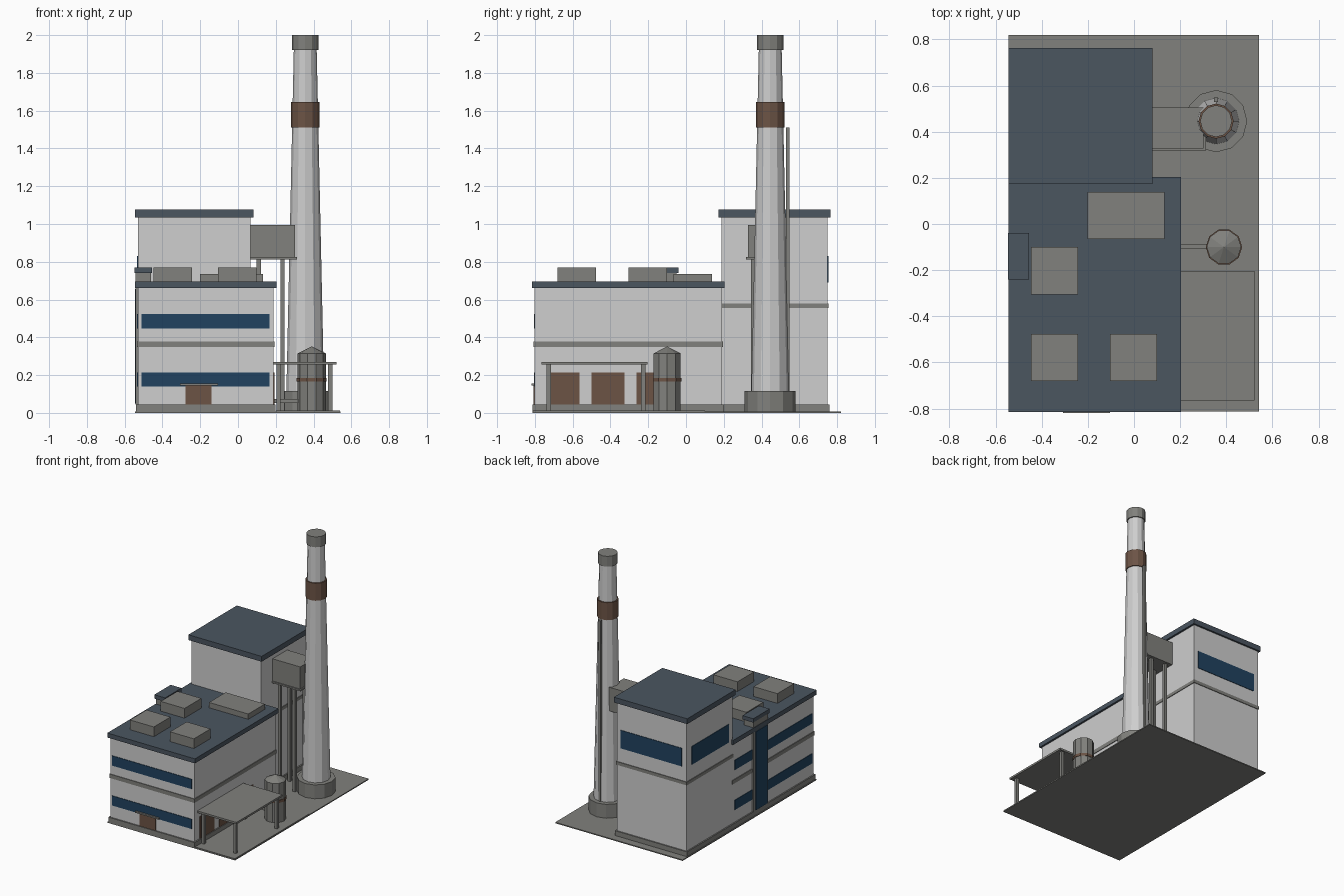
import bpy, bmesh, math

cube = bpy.data.objects.get("Cube")
if cube:
    bpy.data.objects.remove(cube, do_unlink=True)


def material(name, rgb):
    m = bpy.data.materials.new(name)
    m.use_nodes = True
    m.diffuse_color = (*rgb, 1)
    m.node_tree.nodes["Principled BSDF"].inputs["Base Color"].default_value = (*rgb, 1)
    return m


WALL = material("pale wall", (0.62, 0.62, 0.62))
GREY = material("concrete grey", (0.22, 0.22, 0.205))
ROOF = material("slate roof", (0.07, 0.092, 0.118))
GLASS = material("blue glass", (0.015, 0.055, 0.115))
BROWN = material("rust brown", (0.15, 0.088, 0.06))


def finish(name, bm, mat):
    bmesh.ops.recalc_face_normals(bm, faces=bm.faces)
    mesh = bpy.data.meshes.new(name)
    bm.to_mesh(mesh)
    bm.free()
    mesh.materials.append(mat)
    obj = bpy.data.objects.new(name, mesh)
    bpy.context.collection.objects.link(obj)
    return obj


def box(name, mat, xs, ys, zs):
    """Box given by its range on each axis."""
    bm = bmesh.new()
    bmesh.ops.create_cube(bm, size=1)
    for v in bm.verts:
        v.co = [a + (b - a) * (c + 0.5) for c, (a, b) in zip(v.co, (xs, ys, zs))]
    return finish(name, bm, mat)


def lathe(name, mat, centre, sides, profile):
    """Faceted round body from (radius, height) pairs."""
    bm = bmesh.new()
    rings = []
    for r, z in profile:
        turns = [math.tau * i / sides for i in range(sides)]
        rings.append([bm.verts.new((centre[0] + r * math.cos(t),
                                    centre[1] + r * math.sin(t), z)) for t in turns])
    for low, high in zip(rings, rings[1:]):
        for i in range(sides):
            j = (i + 1) % sides
            bm.faces.new((low[i], low[j], high[j], high[i]))
    bm.faces.new(rings[0])
    bm.faces.new(rings[-1])
    bmesh.ops.remove_doubles(bm, verts=bm.verts, dist=0.0001)
    return finish(name, bm, mat)


def grow(span, d):
    return (span[0] - d, span[1] + d)


# Ground
box("ground_slab", GREY, (-0.545, 0.543), (-0.812, 0.82), (0, 0.008))
box("yard_pad", GREY, (0.2, 0.54), (-0.81, 0.1), (0.008, 0.012))

# Two main blocks: plinth, walls, belt course and roof slab
blocks = {
    "hall": ((-0.53, 0.188), (-0.802, 0.19), 0.66, 0.695, (0.348, 0.378)),
    "tower": ((-0.53, 0.066), (0.187, 0.75), 1.035, 1.076, (0.555, 0.58)),
}
for name, (xs, ys, eave, top, belt) in blocks.items():
    box(name + "_plinth", GREY, grow(xs, 0.01), grow(ys, 0.01), (0.006, 0.045))
    box(name + "_walls", WALL, xs, ys, (0.03, eave))
    box(name + "_belt", GREY, grow(xs, 0.005), grow(ys, 0.005), belt)
    box(name + "_roof", ROOF, grow(xs, 0.015), grow(ys, 0.014), (eave, top))

# Window strips
for level, zs in (("lower", (0.14, 0.215)), ("upper", (0.448, 0.524))):
    box(level + "_front_window", GLASS, (-0.512, 0.167), (-0.806, -0.8), zs)
    box(level + "_left_window", GLASS, (-0.534, -0.528), (-0.78, 0.165), zs)
box("tower_back_window", GLASS, (-0.49, 0.03), (0.748, 0.754), (0.69, 0.83))
box("tower_left_window", GLASS, (-0.534, -0.528), (0.235, 0.69), (0.69, 0.83))

# Entrance and loading doors
box("front_door", BROWN, (-0.277, -0.14), (-0.807, -0.8), (0.045, 0.145))
box("front_door_canopy", GREY, (-0.307, -0.105), (-0.819, -0.8), (0.144, 0.155))
for i in range(3):
    y = -0.738 + 0.238 * i
    box(f"loading_door_{i + 1}", BROWN, (0.186, 0.193), (y, y + 0.174), (0.045, 0.215))

# Stair shaft on the side wall, rising above the roof
box("stair_shaft", GREY, (-0.542, -0.46), (-0.228, -0.05), (0.045, 0.742))
box("stair_glass", GLASS, (-0.546, -0.541), (-0.215, -0.075), (0.05, 0.655))
box("stair_cap", ROOF, (-0.547, -0.455), (-0.24, -0.04), (0.74, 0.77))

# Rooftop units
units = (
    ((-0.447, -0.243), (-0.305, -0.1), 0.77),
    ((-0.447, -0.243), (-0.68, -0.477), 0.77),
    ((-0.105, 0.099), (-0.68, -0.477), 0.77),
    ((-0.202, 0.133), (-0.065, 0.138), 0.736),
)
for i, (xs, ys, top) in enumerate(units):
    box(f"roof_unit_{i + 1}", GREY, xs, ys, (0.69, top))

# Loading canopy on four posts
box("canopy_roof", GREY, (0.188, 0.522), (-0.765, -0.203), (0.255, 0.27))
for x in (0.215, 0.488):
    for y in (-0.727, -0.226):
        box("canopy_post", GREY, grow((x, x), 0.011), grow((y, y), 0.011), (0.01, 0.256))

# Chimney with pedestal, band, cap and ladder
STACK = (0.356, 0.446)
lathe("chimney_pedestal", GREY, STACK, 12, ((0.135, 0.006), (0.135, 0.115)))
lathe("chimney_shaft", WALL, STACK, 12, ((0.1, 0.11), (0.06, 1.95)))
lathe("chimney_band", BROWN, STACK, 12, ((0.076, 1.51), (0.076, 1.645)))
lathe("chimney_cap", GREY, STACK, 12, ((0.069, 1.92), (0.069, 2.0)))
box("chimney_ladder", GREY, (0.347, 0.365), (0.53, 0.548), (0.11, 1.51))

# Flue duct between tower and chimney, with its trestle
box("flue_duct", GREY, (0.06, 0.302), (0.327, 0.506), (0.82, 0.995))
box("duct_platform", GREY, (0.066, 0.312), (0.318, 0.506), (0.812, 0.824))
for x in (0.11, 0.236):
    for y in (0.355, 0.475):
        box("duct_post", GREY, grow((x, x), 0.011), grow((y, y), 0.011), (0.006, 0.815))

# Storage silo and feed pipe
SILO = (0.39, -0.1)
lathe("silo", GREY, SILO, 10, ((0.075, 0.01), (0.075, 0.315), (0, 0.352)))
lathe("silo_band", BROWN, SILO, 10, ((0.079, 0.165), (0.079, 0.186)))
box("feed_pipe", GREY, (0.18, 0.34), (-0.109, -0.089), (0.053, 0.074))
